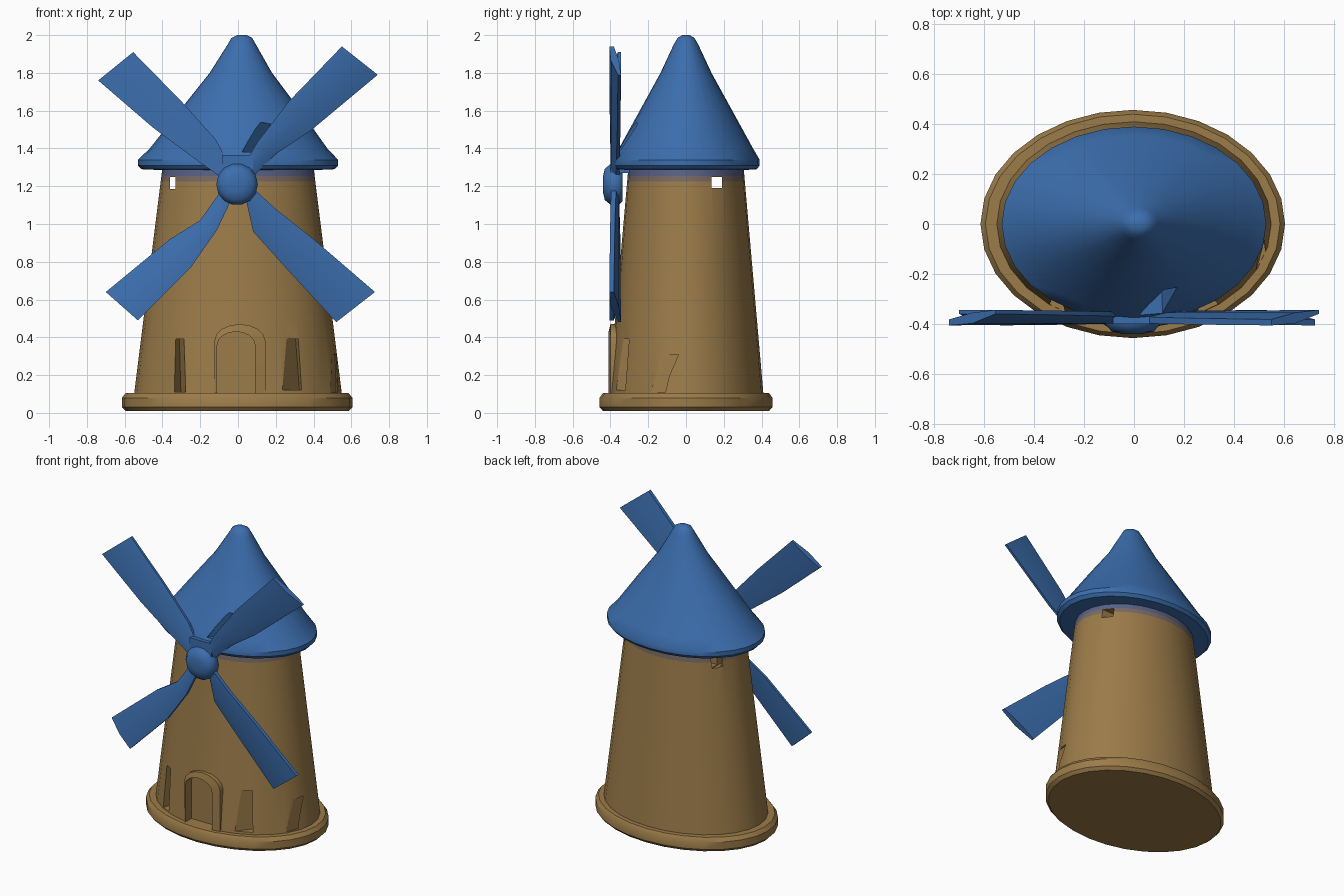
import bpy, bmesh, math
from mathutils import Vector

if "Cube" in bpy.data.objects:
    bpy.data.objects.remove(bpy.data.objects["Cube"])


def material(name, rgb):
    m = bpy.data.materials.new(name)
    m.diffuse_color = (*rgb, 1)
    m.use_nodes = True
    m.node_tree.nodes["Principled BSDF"].inputs["Base Color"].default_value = m.diffuse_color
    return m


TAN = material("tan stone", (0.33, 0.20, 0.067))
BLUE = material("blue paint", (0.044, 0.155, 0.42))
MAUVE = material("mauve stain", (0.19, 0.145, 0.13))
PLUM = material("slate stain", (0.10, 0.12, 0.24))


def make(name, verts, faces, mats, smooth=35):
    me = bpy.data.meshes.new(name)
    me.from_pydata(verts, [], faces)
    bm = bmesh.new()
    bm.from_mesh(me)
    bmesh.ops.recalc_face_normals(bm, faces=bm.faces)
    bm.to_mesh(me)
    bm.free()
    ob = bpy.data.objects.new(name, me)
    bpy.context.collection.objects.link(ob)
    for m in mats:
        me.materials.append(m)
    if smooth:
        bpy.ops.object.select_all(action='DESELECT')
        ob.select_set(True)
        bpy.context.view_layer.objects.active = ob
        bpy.ops.object.shade_smooth_by_angle(angle=math.radians(smooth))
    return ob


def elliptic_lathe(name, profile, mats, n=28):
    """Stack of ellipses: (x radius, y radius, z, x centre)."""
    verts = [(cx + rx * math.cos(2 * math.pi * i / n),
              ry * math.sin(2 * math.pi * i / n), z)
             for rx, ry, z, cx in profile for i in range(n)]
    faces = [(k * n + i, k * n + (i + 1) % n, (k + 1) * n + (i + 1) % n, (k + 1) * n + i)
             for k in range(len(profile) - 1) for i in range(n)]
    faces.append(tuple(range(n)))
    faces.append(tuple((len(profile) - 1) * n + i for i in range(n)))
    return make(name, verts, faces, mats)


def prism(name, bottom, top, mats, smooth=0):
    n = len(bottom)
    faces = [(i, (i + 1) % n, n + (i + 1) % n, n + i) for i in range(n)]
    faces += [tuple(range(n)), tuple(range(n, 2 * n))]
    return make(name, list(bottom) + list(top), faces, mats, smooth)


def box(name, x0, x1, y0, y1, z0, z1, mat):
    ring = [(x0, y0), (x1, y0), (x1, y1), (x0, y1)]
    return prism(name, [(x, y, z0) for x, y in ring], [(x, y, z1) for x, y in ring], [mat])


def cut(target, cutter):
    mod = target.modifiers.new(cutter.name, 'BOOLEAN')
    mod.object = cutter
    mod.operation = 'DIFFERENCE'
    mod.solver = 'EXACT'
    cutter.hide_render = True
    cutter.hide_viewport = True


# plinth
elliptic_lathe("plinth", [(0.59, 0.44, 0.01, -0.005), (0.61, 0.457, 0.03, -0.005),
                          (0.61, 0.457, 0.08, -0.005), (0.59, 0.44, 0.105, -0.005)], [TAN])


# tower, with stained bands under the eaves
def wall(z):
    t = (z - 0.1) / 1.2
    return 0.55 - 0.15 * t, 0.41 - 0.105 * t


heights = [0.08, 0.5, 0.9, 1.225, 1.255, 1.31]
tower = elliptic_lathe("tower", [(*wall(z), z, 0) for z in heights], [TAN, MAUVE, PLUM])
for p in tower.data.polygons:
    z = p.center.z
    p.material_index = 2 if 1.255 < z < 1.3 else 1 if 1.225 < z < 1.255 else 0

# slits round the foot of the tower
for k, (x, w, z0, z1) in enumerate([(-0.32, 0.035, 0.11, 0.39),
                                    (0.28, 0.09, 0.12, 0.39), (0.505, 0.03, 0.11, 0.31)]):
    def section(z, xc, width):
        rx, ry = wall(z)

        def y(px):
            return -ry * math.sqrt(max(0, 1 - (px / rx) ** 2))
        a, b = xc - width / 2, xc + width / 2
        return [(a, y(a), z), (b, y(a) + 0.11, z), (b + 0.03, y(a) - 0.05, z), (a, y(a) - 0.05, z)]
    cut(tower, prism("slit_cutter_%d" % k, section(z0, x, w), section(z1, x, w * 0.55), [TAN]))

# small window openings below the roof
cut(tower, box("side_window_cutter", -0.6, 0.6, 0.135, 0.19, 1.19, 1.25, TAN))
cut(tower, box("front_window_cutter", -0.36, -0.33, -0.5, 0.5, 1.185, 1.25, TAN))


# arched doorway
def arch(cx, half, spring, rise, y, z0=0.1, n=8):
    pts = [(cx - half, y, z0)]
    pts += [(cx - half * math.cos(math.pi * i / n), y,
             spring + rise * math.sin(math.pi * i / n)) for i in range(n + 1)]
    return pts + [(cx + half, y, z0)]


cut(tower, prism("door_cutter", arch(-0.01, 0.10, 0.36, 0.07, -0.6),
                 arch(-0.01, 0.10, 0.36, 0.07, -0.345), [TAN]))
outer, inner = (0.01, 0.135, 0.38, 0.09), (-0.01, 0.10, 0.36, 0.07)
rings = [arch(*outer, -0.35), arch(*outer, -0.40), arch(*inner, -0.41), arch(*inner, -0.35)]
m = len(rings[0])
frame_faces = [(r * m + i, r * m + i + 1, (r + 1) % 4 * m + i + 1, (r + 1) % 4 * m + i)
               for r in range(4) for i in range(m - 1)]
frame_faces += [tuple(r * m for r in range(4)), tuple(r * m + m - 1 for r in range(4))]
make("door_frame", [v for ring in rings for v in ring], frame_faces, [TAN], 50)

# conical roof with a rounded eave
roof = elliptic_lathe("roof", [(0.40, 0.30, 1.285, 0), (0.51, 0.375, 1.29, 0),
                               (0.53, 0.39, 1.31, 0), (0.53, 0.39, 1.34, 0),
                               (0.47, 0.355, 1.40, 0.003), (0.32, 0.245, 1.60, 0.01),
                               (0.165, 0.135, 1.80, 0.015), (0.075, 0.065, 1.95, 0.02),
                               (0.055, 0.045, 1.985, 0.02), (0.025, 0.02, 2.0, 0.02)], [BLUE])
# slanted notch in the roof front
cut(roof, prism("roof_notch_cutter",
                [(0.02, -0.36, 1.38), (0.11, -0.25, 1.38), (0.12, -0.5, 1.38), (0.02, -0.5, 1.38)],
                [(0.11, -0.275, 1.54), (0.17, -0.2, 1.53), (0.18, -0.5, 1.53), (0.11, -0.5, 1.54)],
                [BLUE]))

# hub, turned about the y axis
HUB = Vector((-0.005, 0, 1.21))
hub_profile = [(0.09, -0.335), (0.11, -0.355), (0.11, -0.40), (0.085, -0.43), (0.04, -0.44)]
N = 14
hv = [(HUB.x + r * math.cos(2 * math.pi * i / N), y, HUB.z + r * math.sin(2 * math.pi * i / N))
      for r, y in hub_profile for i in range(N)]
hf = [(k * N + i, k * N + (i + 1) % N, (k + 1) * N + (i + 1) % N, (k + 1) * N + i)
      for k in range(len(hub_profile) - 1) for i in range(N)]
hf += [tuple(range(N)), tuple(range(len(hub_profile) * N - N, len(hub_profile) * N))]
make("hub", hv, hf, [BLUE], 50)
box("hub_bracket", -0.085, 0.08, -0.40, -0.29, 1.27, 1.365, BLUE)

# sails: paired edge points (leading x, z, trailing x, z) from hub to tip
sails = {
    "upper_right": [(0.02, 1.29, 0.07, 1.24), (0.10, 1.43, 0.20, 1.37),
                    (0.27, 1.65, 0.38, 1.49), (0.55, 1.94, 0.74, 1.79)],
    "upper_left": [(-0.08, 1.24, -0.03, 1.29), (-0.25, 1.36, -0.12, 1.45),
                   (-0.45, 1.51, -0.30, 1.65), (-0.74, 1.76, -0.555, 1.91)],
    "lower_left": [(-0.03, 1.14, -0.08, 1.19), (-0.11, 0.97, -0.20, 1.02),
                   (-0.25, 0.77, -0.36, 0.92), (-0.53, 0.49, -0.70, 0.64)],
    "lower_right": [(0.08, 1.19, 0.04, 1.14), (0.20, 1.08, 0.08, 0.96),
                    (0.40, 0.92, 0.26, 0.76), (0.725, 0.64, 0.52, 0.48)],
}
for name, rows in sails.items():
    verts, faces = [], []
    for k, (ax, az, bx, bz) in enumerate(rows):
        tilt = 0.008 + 0.004 * k
        mx, mz = (ax + bx) / 2, (az + bz) / 2
        # six-point section: front face bowed forward, thin edges
        verts += [(ax, -0.39 - tilt * 0.8, az), (mx, -0.398, mz), (bx, -0.38 + tilt, bz),
                  (bx, -0.36 + tilt * 0.8, bz), (mx, -0.355, mz), (ax, -0.362 - tilt, az)]
    for k in range(3):
        faces += [(k * 6 + i, k * 6 + (i + 1) % 6, k * 6 + 6 + (i + 1) % 6, k * 6 + 6 + i)
                  for i in range(6)]
    faces += [tuple(range(6)), tuple(range(18, 24))]
    make(name + "_sail", verts, faces, [BLUE], 45)
